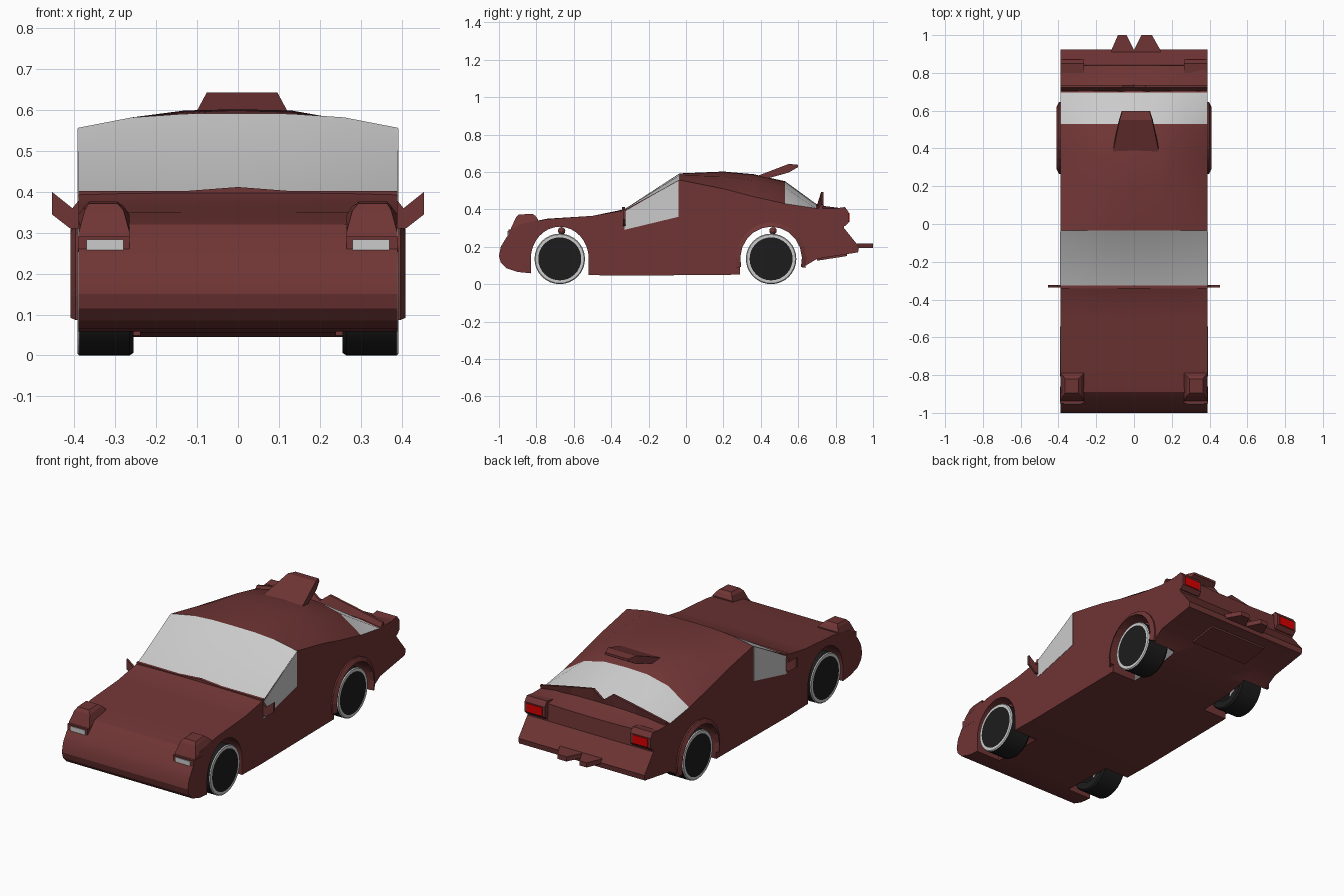
import bpy, bmesh, math
from mathutils import Matrix

if "Cube" in bpy.data.objects:
    bpy.data.objects.remove(bpy.data.objects["Cube"])

def material(name, rgb):
    m = bpy.data.materials.new(name)
    m.diffuse_color = (*rgb, 1)
    m.use_nodes = True
    m.node_tree.nodes["Principled BSDF"].inputs["Base Color"].default_value = m.diffuse_color
    return m

RED = material("dark_red", (0.16, 0.035, 0.035))
BLACK = material("black", (0.012, 0.012, 0.012))
LAMP = material("lamp_red", (0.7, 0.0, 0.0))
GLASS = material("pale_grey", (0.8, 0.8, 0.8))

def finish(name, bm, mat):
    bmesh.ops.recalc_face_normals(bm, faces=bm.faces)
    me = bpy.data.meshes.new(name)
    bm.to_mesh(me)
    bm.free()
    ob = bpy.data.objects.new(name, me)
    bpy.context.collection.objects.link(ob)
    if mat:
        me.materials.append(mat)
    return ob

def loft(name, sections, mat=None, capped=True):
    """Skin closed rings of points, optionally capping both ends."""
    bm = bmesh.new()
    rings = [[bm.verts.new(p) for p in s] for s in sections]
    n = len(rings[0])
    for a, b in zip(rings, rings[1:]):
        for i in range(n):
            j = (i + 1) % n
            bm.faces.new((a[i], a[j], b[j], b[i]))
    if capped:
        bm.faces.new(rings[0])
        bm.faces.new(rings[-1])
    return finish(name, bm, mat)

def side_prism(name, yz, x0, x1, mat=None):
    return loft(name, [[(x, y, z) for y, z in yz] for x in (x0, x1)], mat)

def box(name, x, y, z, mat=None):
    yz = [(y[0], z[0]), (y[1], z[0]), (y[1], z[1]), (y[0], z[1])]
    return side_prism(name, yz, x[0], x[1], mat)

def smooth(ob, deg=25):
    bpy.context.view_layer.objects.active = ob
    bpy.ops.object.select_all(action='DESELECT')
    ob.select_set(True)
    bpy.ops.object.shade_smooth_by_angle(angle=math.radians(deg))

def ellipse(cy, cz, ry, rz, n, start=0.0, end=2 * math.pi, closed=True):
    k = n if closed else n - 1
    return [(cy + ry * math.cos(start + (end - start) * i / k),
             cz + rz * math.sin(start + (end - start) * i / k)) for i in range(n)]

# Body: side profile as (y, z at the flank, z on the centre line)
TOP = [(-1, .15, .15), (-.99, .20, .20), (-.96, .25, .25), (-.89, .32, .32),
       (-.74, .348, .35), (-.5, .365, .365), (-.33, .395, .40),
       (-.035, .557, .592), (.2, .51, .602), (.36, .468, .588), (.53, .43, .55),
       (.695, .405, .43), (.84, .405, .39), (.845, .30, .30), (.925, .20, .20)]
BOTTOM = [(.92, .17), (.7, .135), (.6, .075), (.45, .052), (-.35, .045),
          (-.8, .055), (-.9, .065), (-.96, .085), (-.99, .115)]
CROWN = {.39: 0, .26: .72, .13: .97, 0: 1}
columns = [-.39, -.26, -.13, 0, .13, .26, .39]
rings = []
for x in columns:
    f = CROWN[abs(x)]
    rings.append([(x, y, e + (c - e) * f) for y, e, c in TOP] +
                 [(x, y, z) for y, z in BOTTOM])
body = loft("body", rings, RED)
body.data.materials.append(GLASS)
n_ring = len(rings[0])
for p in body.data.polygons:        # windscreen and rear window
    if len(p.vertices) == 4 and {v % n_ring for v in p.vertices} in ({6, 7}, {10, 11}):
        p.material_index = 1

# Wheel openings cut into the flanks, left open on the inside
FRONT_Y, REAR_Y, WHEEL_Z = -.675, .455, .135
cutters = []
for s in (-1, 1):
    for y, ry in ((FRONT_Y, .155), (REAR_Y, .165)):
        arch = ellipse(y, WHEEL_Z, ry, .172, 17, 0, math.pi, False)
        arch += [(y - ry, -.05), (y + ry, -.05)]
        c = side_prism("arch_cutter", arch, s * .24, s * .5)
        c.hide_render = True
        cutters.append(c)
        mod = body.modifiers.new("arch", 'BOOLEAN')
        mod.object, mod.operation, mod.solver = c, 'DIFFERENCE', 'EXACT'
dg = bpy.context.evaluated_depsgraph_get()
body_mesh = bpy.data.meshes.new_from_object(body.evaluated_get(dg))
body.modifiers.clear()
body.data = body_mesh
for c in cutters:
    bpy.data.objects.remove(c)
bm = bmesh.new()
bm.from_mesh(body_mesh)
inner = [f for f in bm.faces if all(abs(abs(v.co.x) - .24) < 1e-3 for v in f.verts)]
bmesh.ops.delete(bm, geom=inner, context='FACES')
bm.to_mesh(body_mesh)
bm.free()
smooth(body)

# Wheels
def wheel(y, s, tag):
    def ring(x, r, n=32):
        return [(s * x, b, c) for b, c in ellipse(y, WHEEL_Z, r, r, n)]
    tyre = loft("tyre_" + tag, [ring(.255, .09), ring(.255, .128), ring(.265, .135),
                                ring(.388, .135)], BLACK, False)
    smooth(tyre)
    loft("sidewall_" + tag, [ring(.388, .135), ring(.393, .13), ring(.393, .115)], GLASS, False)
    loft("rim_" + tag, [ring(.393, .115), ring(.39, .09), ring(.375, .085),
                        ring(.375, .01)], BLACK)
    loft("hub_" + tag, [ring(.375, .022, 12), ring(.386, .018, 12)], RED)
    bm = bmesh.new()
    for i in range(12):              # tapered spokes
        a = 2 * math.pi * i / 12
        pts = []
        for r, w in ((.028, .1), (.028, -.1), (.086, -.12), (.086, .12)):
            pts.append((s * .384, y + r * math.cos(a + w), WHEEL_Z + r * math.sin(a + w)))
        f = bm.faces.new([bm.verts.new(p) for p in pts])
        bmesh.ops.extrude_face_region(bm, geom=[f])
        for v in f.verts:
            v.co.x -= s * .01
    finish("spokes_" + tag, bm, RED)
    # suspension strut with a ball on top
    bm = bmesh.new()
    bmesh.ops.create_uvsphere(bm, u_segments=10, v_segments=6, radius=.02,
                              matrix=Matrix.Translation((s * .3, y + .01, .285)))
    bmesh.ops.create_cone(bm, cap_ends=True, segments=8, radius1=.012, radius2=.012, depth=.14,
                          matrix=Matrix.Translation((s * .3, y + .01, .22)))
    finish("strut_" + tag, bm, RED)

for s, side in ((-1, "left"), (1, "right")):
    wheel(FRONT_Y, s, "front_" + side)
    wheel(REAR_Y, s, "rear_" + side)

    # Rear arch flare
    outer = ellipse(REAR_Y, WHEEL_Z, .19, .195, 13, -.25, math.pi + .25, False)
    inn = ellipse(REAR_Y, WHEEL_Z, .165, .172, 13, -.25, math.pi + .25, False)
    loft("arch_flare_" + side,
         [[(s * .385, *o), (s * .398, *o), (s * .41, *i), (s * .385, *i)]
          for o, i in zip(outer, inn)], RED)

    # Side window
    side_prism("side_window_" + side, [(-.33, .29), (-.04, .36), (-.04, .555), (-.325, .39)],
               s * .38, s * .392, GLASS)

    # Door mirror
    xz = [(.385, .31), (.41, .31), (.455, .345), (.455, .40), (.405, .36), (.385, .385)]
    loft("door_mirror_" + side, [[(s * x, y, z) for x, z in xz] for y in (-.336, -.324)], RED)

    # Raised headlamp pod, with housing and lamp below
    def quad(x0, x1, y0, y1, z0, z1):
        return [(s * x0, y0, z0), (s * x1, y0, z0), (s * x1, y1, z1), (s * x0, y1, z1)]
    loft("headlamp_pod_" + side, [quad(.265, .39, -.94, -.79, .285, .32),
                                  quad(.265, .39, -.935, -.79, .30, .345),
                                  quad(.28, .375, -.91, -.805, .355, .365),
                                  quad(.295, .365, -.895, -.82, .372, .376)], RED)
    box("headlamp_housing_" + side, (s * .265, s * .391), (-.95, -.86), (.253, .291), RED)
    box("headlamp_" + side, (s * .28, s * .37), (-.954, -.93), (.258, .284), GLASS)

    # Tail lamp in its frame
    side_prism("tail_lamp_frame_" + side, [(.80, .31), (.85, .31), (.87, .33), (.87, .385),
                                           (.85, .412), (.80, .405)], s * .265, s * .39, RED)
    box("tail_lamp_" + side, (s * .28, s * .375), (.86, .874), (.333, .38), LAMP)

    # Half of the tail spoiler: highest near the middle, falling outward
    loft("spoiler_" + side, [[(s * x, y0, b), (s * x, y0 + .025, b), (s * x, .735, t),
                              (s * x, .722, t)]
                             for x, y0, b, t in ((0, .70, .42, .445), (.06, .70, .42, .492),
                                                 (.2, .70, .41, .465), (.39, .70, .395, .425))], RED)

    # Exhaust outlet, tapering rearward
    x0, x1, x2, x3 = (0, .04, .085, .12) if s < 0 else (0, .04, .095, .14)
    plan = [(x0, .90), (x3, .90), (x3, .92), (x2, 1.0), (x1, 1.0), (x0, .92)]
    loft("exhaust_" + side, [[(s * x, y, z) for x, y in plan] for z in (.192, .218)], RED)

# Cowl strip at the foot of the windscreen
loft("cowl_strip", [[(x, -.342, .375), (x, -.325, .375), (x, -.325, z), (x, -.342, z)]
                    for x, z in ((-.39, .402), (-.13, .402), (0, .412), (.13, .402), (.39, .402))], RED)

# Roof scoop: a thin ramp rising and narrowing to the rear
loft("roof_scoop", [[(c - w, y, z0), (c + w, y, z0), (c + w * .96, y, z1), (c - w * .96, y, z1)]
                    for c, w, y, z0, z1 in ((.01, .13, .365, .545, .572), (.01, .09, .55, .597, .643),
                                            (.01, .075, .598, .625, .638))], RED)

# Rear underbody panel
loft("rear_underpanel", [[(x, .70, .125), (x, .86, .15), (x, .86, .165), (x, .70, .145)]
                         for x in (-.18, .18)], RED)
